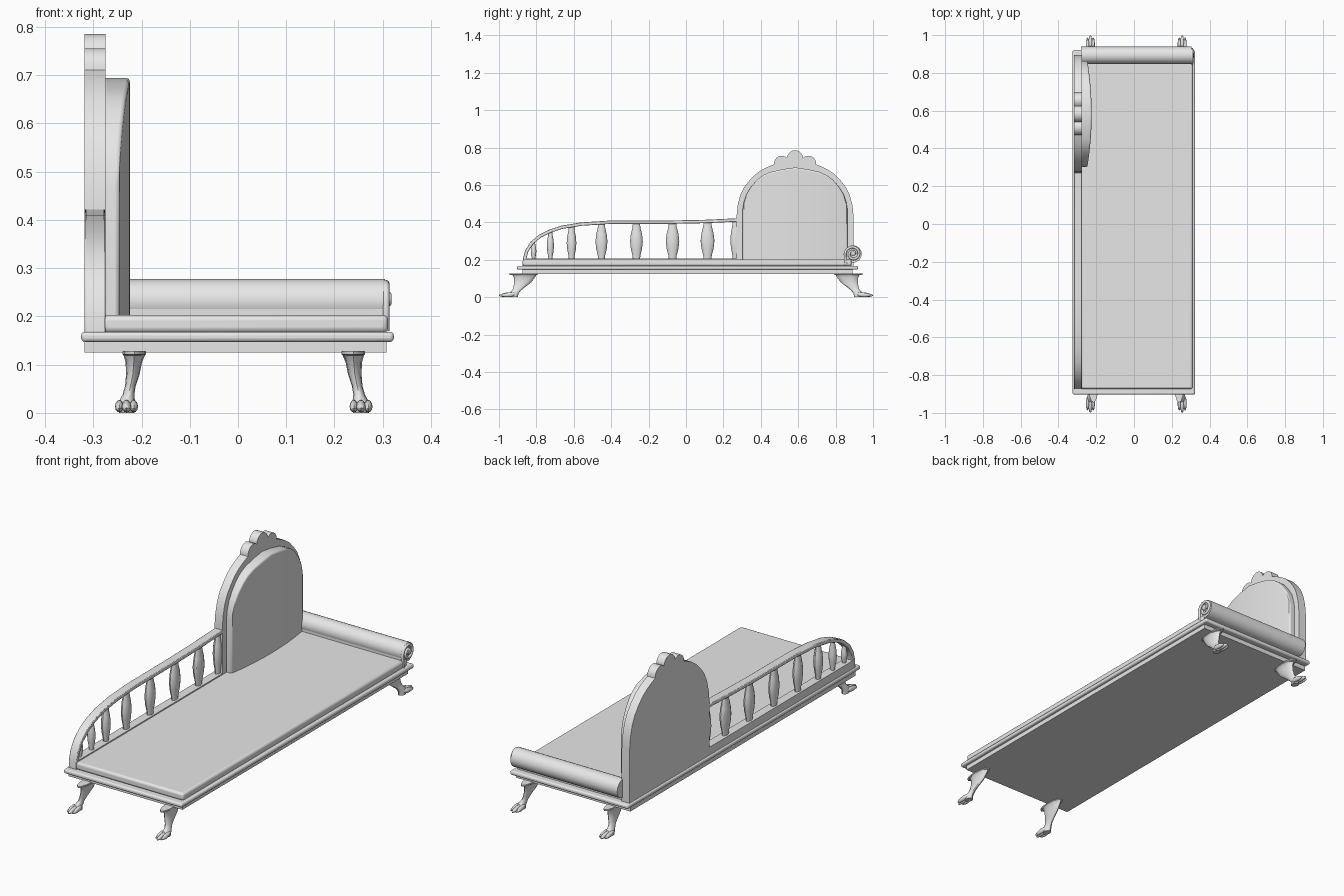
import bpy, bmesh, math
from mathutils import Vector

if "Cube" in bpy.data.objects:
    bpy.data.objects.remove(bpy.data.objects["Cube"])

grey = bpy.data.materials.new("plain grey")
grey.use_nodes = True
COLOUR = (0.8, 0.8, 0.8, 1)
grey.diffuse_color = COLOUR
grey.node_tree.nodes["Principled BSDF"].inputs["Base Color"].default_value = COLOUR

BACK_X, INNER_X = -0.318, -0.275      # thickness of the side frame
ARCH_Y = 0.583                        # middle of the arched back


def finish(name, bm, bevel=0, segments=2, smooth=35):
    bmesh.ops.recalc_face_normals(bm, faces=bm.faces)
    mesh = bpy.data.meshes.new(name)
    bm.to_mesh(mesh)
    bm.free()
    mesh.materials.append(grey)
    ob = bpy.data.objects.new(name, mesh)
    bpy.context.collection.objects.link(ob)
    if bevel:
        mod = ob.modifiers.new("Bevel", "BEVEL")
        mod.width, mod.segments = bevel, segments
        mod.limit_method, mod.angle_limit = "ANGLE", math.radians(40)
    bpy.ops.object.select_all(action="DESELECT")
    ob.select_set(True)
    bpy.context.view_layer.objects.active = ob
    bpy.ops.object.shade_smooth_by_angle(angle=math.radians(smooth))
    return ob


def box(name, x, y, z, bevel=0, segments=2):
    bm = bmesh.new()
    bmesh.ops.create_cube(bm, size=1)
    for v in bm.verts:
        v.co = [a + (b - a) * (c + 0.5) for (a, b), c in zip((x, y, z), v.co)]
    return finish(name, bm, bevel, segments)


def extrude_yz(name, outline, x0, x1, bevel=0):
    bm = bmesh.new()
    face = bm.faces.new([bm.verts.new((x0, y, z)) for y, z in outline])
    new = bmesh.ops.extrude_face_region(bm, geom=[face])["geom"]
    bmesh.ops.translate(bm, vec=(x1 - x0, 0, 0),
                        verts=[g for g in new if isinstance(g, bmesh.types.BMVert)])
    return finish(name, bm, bevel)


def add_loft(bm, rings, sides):
    """Elliptical rings (x, y, z, rx, ry) joined into a closed tube."""
    loops = []
    for x, y, z, rx, ry in rings:
        angles = [math.tau * i / sides for i in range(sides)]
        loops.append([bm.verts.new((x + rx * math.cos(a), y + ry * math.sin(a), z))
                      for a in angles])
    for low, high in zip(loops, loops[1:]):
        for i in range(sides):
            j = (i + 1) % sides
            bm.faces.new((low[i], low[j], high[j], high[i]))
    bm.faces.new(loops[0])
    bm.faces.new(loops[-1])


def arc(cy, cz, r, start, end, n):
    steps = [math.radians(start + (end - start) * i / n) for i in range(n + 1)]
    return [(cy + r * math.cos(a), cz + r * math.sin(a)) for a in steps]


def height_at(points, y):
    for (y0, z0), (y1, z1) in zip(points, points[1:]):
        if y0 <= y <= y1:
            return z0 + (z1 - z0) * (y - y0) / max(y1 - y0, 1e-6)
    return points[-1][1]


# Base: apron, rounded moulding and seat pad
box("apron", (BACK_X, 0.308), (-0.875, 0.89), (0.125, 0.15))
box("base_moulding", (-0.325, 0.323), (-0.903, 0.92), (0.147, 0.168), 0.008, 3)
box("seat_pad", (INNER_X - 0.005, 0.311), (-0.873, 0.885), (0.166, 0.203), 0.011, 3)

# Arched back with three lobes on its crest
half = [(0.27, 0.166), (0.27, 0.43), (0.276, 0.49), (0.29, 0.545), (0.312, 0.59),
        (0.34, 0.625), (0.37, 0.656), (0.404, 0.68), (0.44, 0.698)]
half += arc(0.512, 0.714, 0.042, 185, 45, 8)
crest = arc(ARCH_Y, 0.742, 0.043, 172, 8, 10)
extrude_yz("arched_back", half + crest + [(2 * ARCH_Y - y, z) for y, z in reversed(half)],
           BACK_X, INNER_X)

# Back cushion, bulging towards the seat across its width
left = [(0.302, 0.465), (0.309, 0.508), (0.323, 0.55), (0.348, 0.59), (0.38, 0.627),
        (0.412, 0.652), (0.452, 0.67), (0.515, 0.684)]
tops = left + [(ARCH_Y, 0.694)] + [(2 * ARCH_Y - y, z) for y, z in reversed(left)]
bm = bmesh.new()
columns = []
for y, z in tops:
    front = -0.247 + 0.023 * (1 - ((y - ARCH_Y) / 0.281) ** 2)
    columns.append([bm.verts.new(c) for c in ((INNER_X - 0.005, y, 0.19), (front, y, 0.19),
                                              (front, y, z), (INNER_X - 0.005, y, z))])
for a, b in zip(columns, columns[1:]):
    for i in range(4):
        j = (i + 1) % 4
        bm.faces.new((a[i], a[j], b[j], b[i]))
bm.faces.new(columns[0])
bm.faces.new(columns[-1])
finish("back_cushion", bm, 0.012, 3)

# Sweeping handrail with a lower rail
path = [(-0.874, 0.166), (-0.872, 0.205), (-0.86, 0.25), (-0.832, 0.295), (-0.785, 0.335),
        (-0.73, 0.362), (-0.665, 0.383), (-0.56, 0.4), (-0.42, 0.409), (-0.1, 0.41),
        (0.1, 0.414), (0.275, 0.422)]
inner = []
for i, p in enumerate(path):
    before, after = Vector(path[max(i - 1, 0)]), Vector(path[min(i + 1, len(path) - 1)])
    d = (after - before).normalized()
    inner.append((p[0] + 0.018 * d.y, p[1] - 0.018 * d.x))
extrude_yz("handrail", path + inner[::-1], BACK_X, INNER_X, 0.003)
box("lower_rail", (BACK_X, INNER_X), (-0.865, 0.275), (0.16, 0.207))

# Turned spindles, slimmer towards the low end
spindles = [(-0.815, 0.015), (-0.725, 0.019), (-0.612, 0.026), (-0.452, 0.032),
            (-0.265, 0.034), (-0.072, 0.036), (0.115, 0.037), (0.265, 0.028)]
shape = [(0, 0.56), (0.12, 0.62), (0.3, 0.88), (0.5, 1), (0.7, 0.88), (0.88, 0.62), (1, 0.56)]
bm = bmesh.new()
for y, r in spindles:
    top = height_at(inner, y) + 0.006
    add_loft(bm, [((BACK_X + INNER_X) / 2, y, 0.2 + (top - 0.2) * t,
                   min(r, 0.021) * k, r * k) for t, k in shape], 12)
finish("spindles", bm)

# Bolster roll at the head end, on a support board
ROLL_Y, ROLL_Z = 0.893, 0.231
extrude_yz("bolster", arc(ROLL_Y, ROLL_Z, 0.046, 0, 345, 23), INNER_X - 0.005, 0.305)
box("bolster_board", (INNER_X, 0.305), (0.85, 0.886), (0.166, 0.235))

# Scroll trim on the open end of the bolster
curve = bpy.data.curves.new("bolster_scroll", "CURVE")
curve.dimensions = "3D"
curve.bevel_depth, curve.bevel_resolution = 0.007, 2
curve.use_fill_caps = True
curl = [(0.856, 0.17), (0.852, 0.2)]
for i in range(26):
    a, r = math.radians(180 - 22 * i), 0.043 * (1 - i / 32)
    curl.append((ROLL_Y + r * math.cos(a), ROLL_Z + r * math.sin(a)))
line = curve.splines.new("POLY")
line.points.add(len(curl) - 1)
for point, (y, z) in zip(line.points, curl):
    point.co = (0.307, y, z, 1)
scroll = bpy.data.objects.new("bolster_scroll", curve)
curve.materials.append(grey)
bpy.context.collection.objects.link(scroll)
extrude_yz("scroll_button", arc(ROLL_Y, 0.236, 0.014, 0, 330, 11), 0.3, 0.318, 0.003)

# Curved legs with clawed feet, mirrored to the four corners
LEG_X = 0.012
leg = [(0.243, 0.92, 0.0, 0.016, 0.022), (0.243, 0.922, 0.02, 0.018, 0.026),
       (0.239, 0.905, 0.038, 0.012, 0.024), (0.235, 0.89, 0.056, 0.011, 0.032),
       (0.23, 0.873, 0.08, 0.014, 0.046), (0.228, 0.864, 0.105, 0.017, 0.056),
       (0.227, 0.864, 0.119, 0.022, 0.064), (0.227, 0.868, 0.121, 0.024, 0.078),
       (0.227, 0.868, 0.128, 0.024, 0.078)]
for sx, side in ((1, "left"), (-1, "right")):
    for sy, end in ((1, "back"), (-1, "front")):
        bm = bmesh.new()
        add_loft(bm, [(LEG_X + sx * x, sy * y, z, rx, ry) for x, y, z, rx, ry in leg], 12)
        for off, reach, size in ((-0.015, 0.95, 0.009), (0, 0.962, 0.01), (0.015, 0.95, 0.009)):
            toe = bmesh.ops.create_uvsphere(bm, u_segments=10, v_segments=6, radius=1)["verts"]
            for v in toe:
                v.co = (LEG_X + sx * (0.243 + off) + size * v.co.x,
                        sy * reach + 0.038 * v.co.y,
                        0.013 - 0.004 * sy * v.co.y + (0.012 - 0.003 * sy * v.co.y) * v.co.z)
                v.co.z = max(v.co.z, 0)
        finish(f"{end}_{side}_leg", bm)
